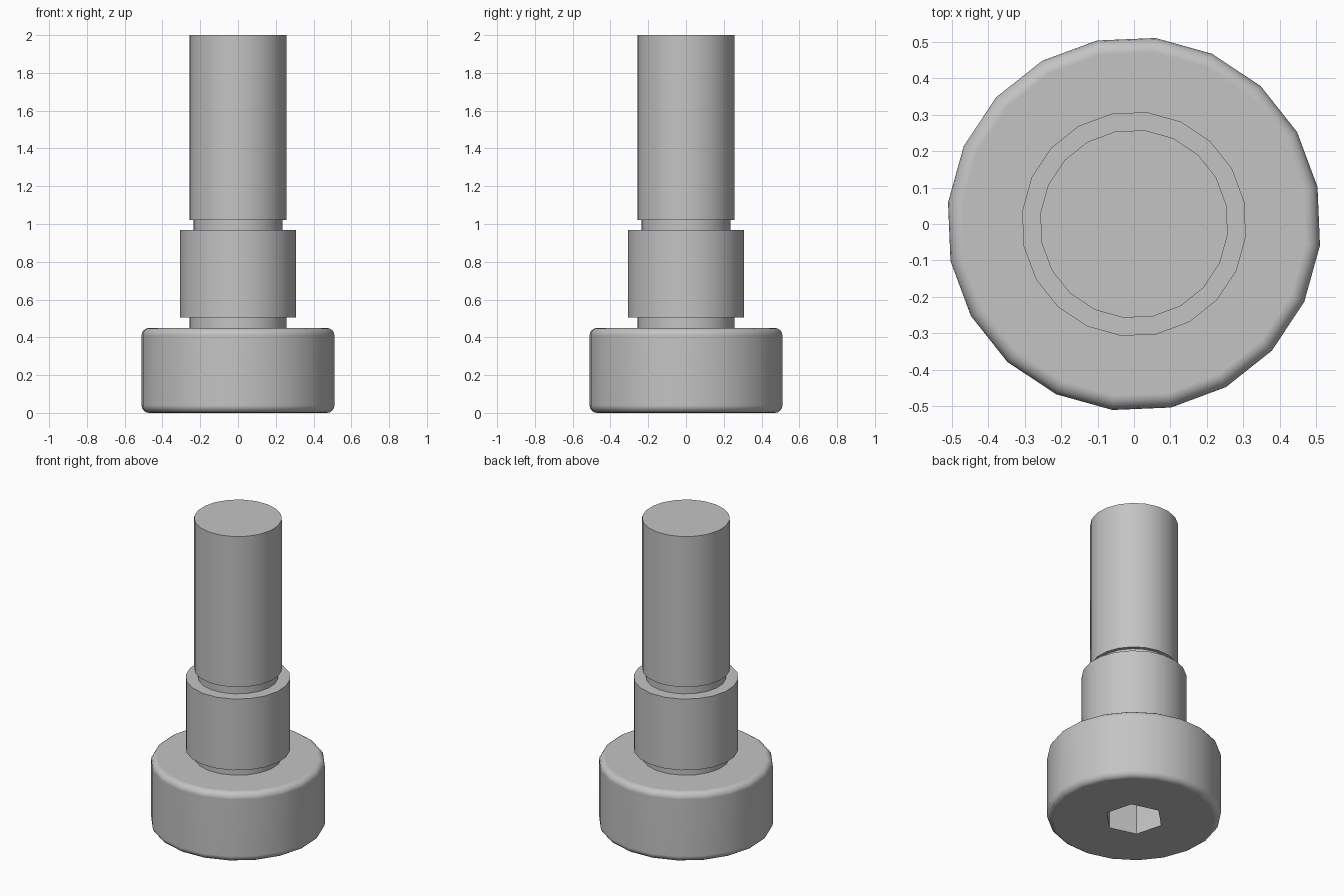
import bpy
import bmesh
import math

SIDES = 20
TURN = math.radians(11.4)

if "Cube" in bpy.data.objects:
    bpy.data.objects.remove(bpy.data.objects["Cube"], do_unlink=True)

steel = bpy.data.materials.new("steel_grey")
steel.use_nodes = True
colour = (0.55, 0.55, 0.55, 1)
steel.diffuse_color = colour
steel.node_tree.nodes["Principled BSDF"].inputs["Base Color"].default_value = colour


def lathe(name, profile, sides=SIDES, turn=TURN):
    """Closed solid from (radius, height) points listed bottom to top."""
    bm = bmesh.new()
    rings = []
    for r, z in profile:
        angles = [turn + math.tau * i / sides for i in range(sides)]
        rings.append([bm.verts.new((r * math.cos(a), r * math.sin(a), z)) for a in angles])
    for low, high in zip(rings, rings[1:]):
        for i in range(sides):
            j = (i + 1) % sides
            bm.faces.new((low[i], low[j], high[j], high[i]))
    bm.faces.new(rings[0][::-1])
    bm.faces.new(rings[-1])
    mesh = bpy.data.meshes.new(name)
    bm.to_mesh(mesh)
    bm.free()
    mesh.materials.append(steel)
    obj = bpy.data.objects.new(name, mesh)
    bpy.context.collection.objects.link(obj)
    return obj


def select(obj):
    bpy.ops.object.select_all(action="DESELECT")
    obj.select_set(True)
    bpy.context.view_layer.objects.active = obj


def fillet(radius, z, size, start, steps=4):
    """Quarter-round profile points around the given centre height."""
    points = []
    for i in range(steps + 1):
        a = math.radians(start + 90 * i / steps)
        points.append((radius - size + size * math.cos(a), z + size * math.sin(a)))
    return points


# Head with rounded rims
HEAD_R, HEAD_H, ROUND = 0.514, 0.45, 0.04
head = lathe("head", fillet(HEAD_R, ROUND, ROUND, -90)
             + fillet(HEAD_R, HEAD_H - ROUND, ROUND, 0))

# Hexagonal drive socket cut into the underside
cutter = lathe("socket_cutter", [(0.176, -0.1), (0.176, 0.24)], 6, math.radians(45))
cutter.hide_render = True
cut = head.modifiers.new("socket", "BOOLEAN")
cut.operation = "DIFFERENCE"
cut.solver = "EXACT"
cut.object = cutter
select(head)
bpy.ops.object.modifier_apply(modifier=cut.name)
bpy.data.objects.remove(cutter, do_unlink=True)

# Stepped shaft: lower neck, shoulder, undercut, threaded end
NECK, SHOULDER, UNDERCUT, END = 0.259, 0.309, 0.237, 0.259
shaft = lathe("shaft", [
    (NECK, 0.44), (NECK, 0.505),
    (SHOULDER, 0.505), (SHOULDER, 0.968),
    (UNDERCUT, 0.968), (UNDERCUT, 1.022),
    (END, 1.022), (END, 2.0),
])

# Smooth sides, crisp steps, flat caps
for part in (head, shaft):
    select(part)
    bpy.ops.object.shade_smooth_by_angle(angle=math.radians(30))
    weighted = part.modifiers.new("flat_caps", "WEIGHTED_NORMAL")
    weighted.keep_sharp = True
